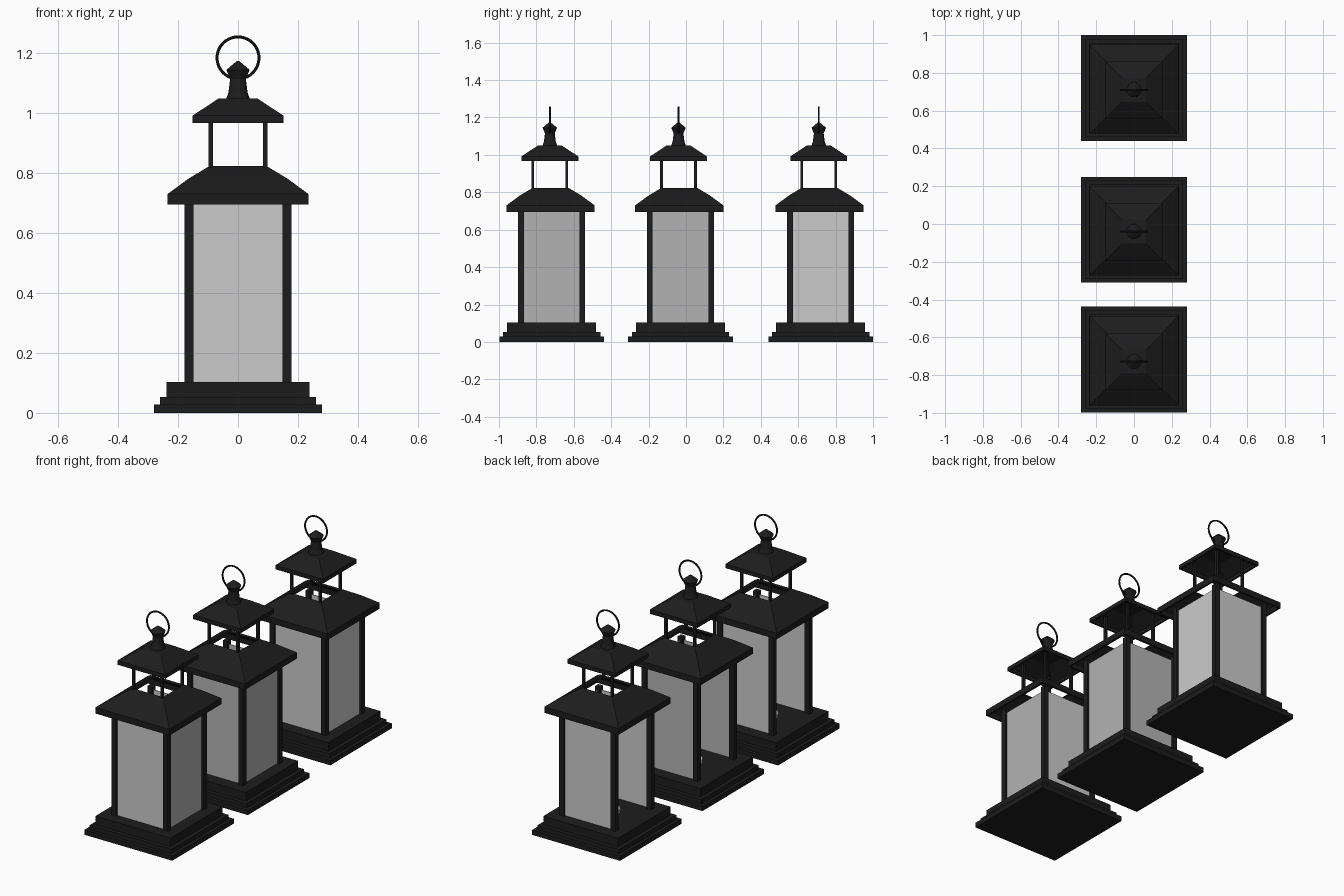
import bpy, bmesh, math
from mathutils import Matrix

if "Cube" in bpy.data.objects:
    bpy.data.objects.remove(bpy.data.objects["Cube"])


def material(name, value):
    m = bpy.data.materials.new(name)
    m.diffuse_color = (value, value, value, 1)
    m.use_nodes = True
    m.node_tree.nodes["Principled BSDF"].inputs["Base Color"].default_value = m.diffuse_color
    return m


BLACK = material("black_metal", 0.012)
DARK = material("dark_glass", 0.45)


def finish(name, bm, mat=None, smooth=False):
    bmesh.ops.recalc_face_normals(bm, faces=bm.faces)
    me = bpy.data.meshes.new(name)
    bm.to_mesh(me)
    bm.free()
    ob = bpy.data.objects.new(name, me)
    bpy.context.collection.objects.link(ob)
    if mat:
        me.materials.append(mat)
    if smooth:
        bpy.context.view_layer.objects.active = ob
        ob.select_set(True)
        bpy.ops.object.shade_smooth_by_angle(angle=math.radians(30))
        ob.select_set(False)
    return ob


def add_box(bm, x0, x1, y0, y1, z0, z1):
    m = Matrix.Translation(((x0 + x1) / 2, (y0 + y1) / 2, (z0 + z1) / 2))
    bmesh.ops.create_cube(bm, size=1, matrix=m @ Matrix.Diagonal((x1 - x0, y1 - y0, z1 - z0, 1)))


def loft(name, profile, cy, sides, mat=BLACK, cap=True, closed=False, smooth=False):
    """Sweep an (extent, z) profile around z; four sides gives a square."""
    bm = bmesh.new()
    k = math.sqrt(2) if sides == 4 else 1
    rings = []
    for r, z in profile:
        angles = [math.pi / sides + 2 * math.pi * i / sides for i in range(sides)]
        rings.append([bm.verts.new((k * r * math.cos(a), cy + k * r * math.sin(a), z)) for a in angles])
    pairs = list(zip(rings, rings[1:]))
    if closed:
        pairs.append((rings[-1], rings[0]))
    for a, b in pairs:
        for i in range(sides):
            j = (i + 1) % sides
            bm.faces.new((a[i], a[j], b[j], b[i]))
    if cap and not closed:
        bm.faces.new(rings[0])
        bm.faces.new(rings[-1])
    return finish(name, bm, mat, smooth)


def corner_posts(name, inner, outer, z0, z1, cy):
    bm = bmesh.new()
    for sx in (-1, 1):
        for sy in (-1, 1):
            xs = sorted((sx * inner, sx * outer))
            ys = sorted((cy + sy * inner, cy + sy * outer))
            add_box(bm, *xs, *ys, z0, z1)
    finish(name, bm, BLACK)


def ring(name, cy, cz, radius, tube, n=40, m=8):
    bm = bmesh.new()
    v = []
    for i in range(n):
        a = 2 * math.pi * i / n
        row = []
        for j in range(m):
            b = 2 * math.pi * j / m
            r = radius + tube * math.cos(b)
            row.append(bm.verts.new((r * math.cos(a), cy + tube * math.sin(b), cz + r * math.sin(a))))
        v.append(row)
    for i in range(n):
        for j in range(m):
            p, q = (i + 1) % n, (j + 1) % m
            bm.faces.new((v[i][j], v[p][j], v[p][q], v[i][q]))
    finish(name, bm, BLACK, True)


def pane(name, side, cy, mat):
    # thin sheet between two corner posts
    bm = bmesh.new()
    d, w, t = 0.165, 0.152, 0.002
    if side == "right":
        add_box(bm, d - t, d + t, cy - w, cy + w, 0.1, 0.7)
    else:
        s = -1 if side == "front" else 1
        add_box(bm, -w, w, cy + s * d - t, cy + s * d + t, 0.1, 0.7)
    finish(name, bm, mat)


# position, then glass for front/back and right; the left side is an open doorway
lanterns = [("front", -0.718, None, DARK), ("middle", -0.03, DARK, DARK), ("back", 0.72, None, None)]
for tag, cy, glass_fb, glass_r in lanterns:
    # stepped base and tea light
    loft(f"{tag}_base", [(0.28, 0), (0.28, 0.028), (0.26, 0.028), (0.26, 0.053),
                         (0.238, 0.053), (0.238, 0.103)], cy, 4)
    loft(f"{tag}_tea_light", [(0.07, 0.1), (0.07, 0.122)], cy, 24, mat=None, smooth=True)
    # glazed body
    corner_posts(f"{tag}_body_posts", 0.149, 0.179, 0.1, 0.72, cy)
    for side, mat in (("front", glass_fb), ("rear", glass_fb), ("right", glass_r)):
        pane(f"{tag}_pane_{side}", side, cy, mat)
    # hollow main roof with a square vent
    ry = cy - 0.006
    loft(f"{tag}_main_roof", [(0.236, 0.695), (0.236, 0.73), (0.165, 0.782), (0.095, 0.824),
                              (0.09, 0.815), (0.16, 0.772), (0.226, 0.725), (0.226, 0.695)],
         ry, 4, closed=True)
    # vent posts and hollow upper roof
    uy = cy - 0.01
    corner_posts(f"{tag}_vent_posts", 0.084, 0.098, 0.81, 1.0, uy)
    loft(f"{tag}_upper_roof", [(0.142, 0.968), (0.152, 0.968), (0.152, 0.992), (0.064, 1.05),
                               (0.004, 1.05), (0.004, 1.04), (0.062, 1.04), (0.142, 0.987)],
         uy, 4, closed=True)
    # finial and carrying ring
    loft(f"{tag}_finial", [(0.042, 1.045), (0.033, 1.07), (0.027, 1.115), (0.04, 1.145),
                           (0.022, 1.16), (0.003, 1.175)], uy, 12)
    ring(f"{tag}_handle_ring", uy, 1.185, 0.07, 0.005)
